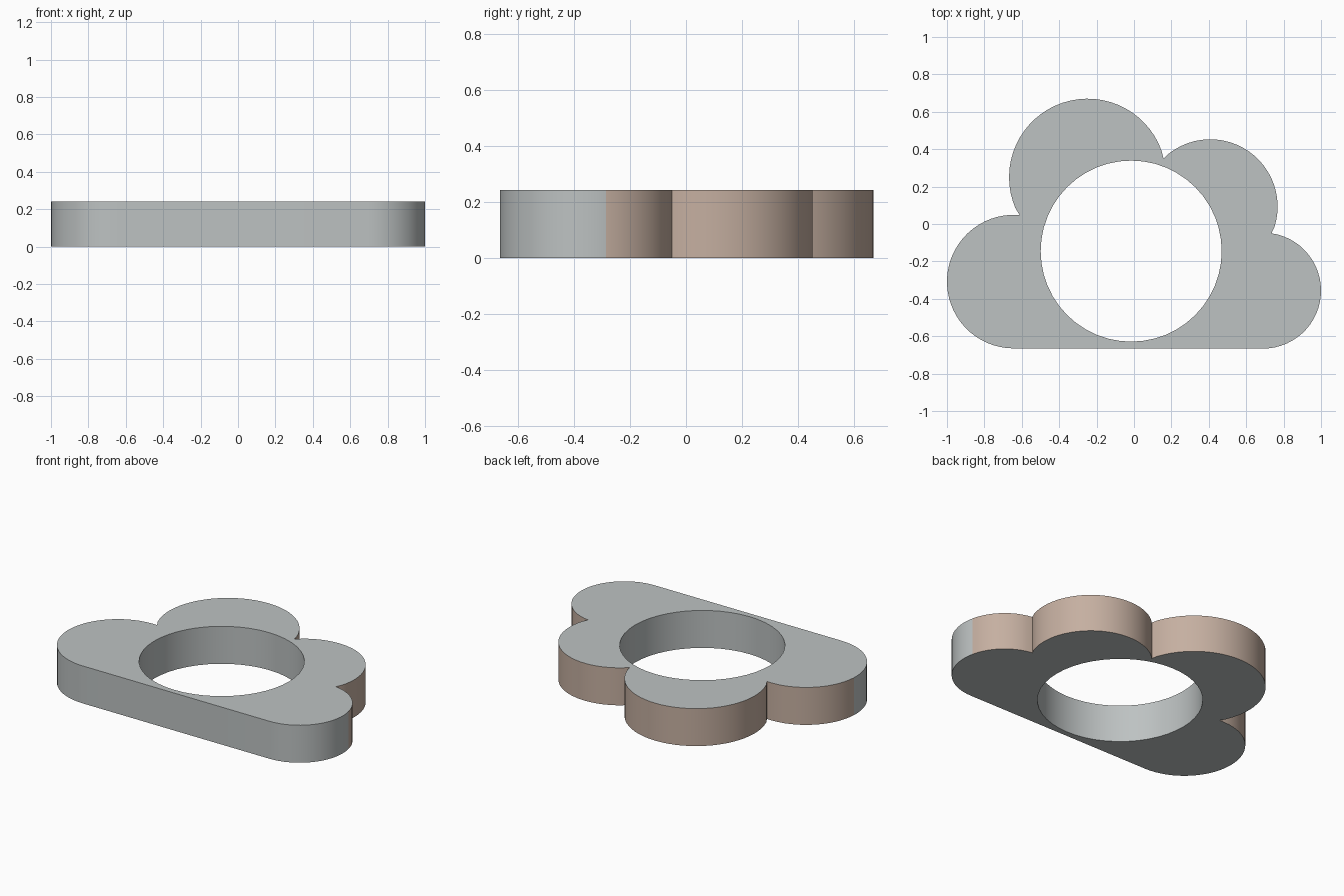
import bpy, bmesh, math

if "Cube" in bpy.data.objects:
    bpy.data.objects.remove(bpy.data.objects["Cube"])

HEIGHT = 0.242
SPLIT_Y = -0.287          # outer wall is tan behind this line


def material(name, rgb):
    m = bpy.data.materials.new(name)
    m.diffuse_color = (*rgb, 1.0)
    m.use_nodes = True
    m.node_tree.nodes["Principled BSDF"].inputs["Base Color"].default_value = m.diffuse_color
    return m


def arc(cx, cy, r, a0, a1, step=6.0):
    """Points on a circle from angle a0 to a1 in degrees, ends included."""
    n = max(1, round(abs(a1 - a0) / step))
    return [(cx + r * math.cos(math.radians(a0 + (a1 - a0) * i / n)),
             cy + r * math.sin(math.radians(a0 + (a1 - a0) * i / n))) for i in range(n + 1)]


def angle_to(c, p):
    return math.degrees(math.atan2(p[1] - c[1], p[0] - c[0]))


# Lobes of the cloud (centre x, centre y, radius) and the notches between them
right, upper, big, left = ((0.69, -0.356, 0.31), (0.408, 0.093, 0.36),
                           (-0.248, 0.25, 0.42), (-0.643, -0.308, 0.357))
n1, n2, n3 = (0.735, -0.05), (0.158, 0.35), (-0.612, 0.048)
split_r = math.degrees(math.asin((SPLIT_Y - right[1]) / right[2]))
split_l = 180 - math.degrees(math.asin((SPLIT_Y - left[1]) / left[2]))

# Outline, counter-clockwise from the right end of the flat base
outline = arc(*right, -90, split_r) + arc(*right, split_r, angle_to(right, n1))[1:-1]
outline += [n1] + arc(*upper, angle_to(upper, n1), angle_to(upper, n2))[1:-1]
outline += [n2] + arc(*big, angle_to(big, n2), angle_to(big, n3) + 360)[1:-1]
outline += [n3] + arc(*left, angle_to(left, n3), split_l)[1:] + arc(*left, split_l, 270)[1:]
hole = arc(-0.015, -0.145, 0.484, 0, 360, 7.5)[:-1]

# Cloud plate: outer and hole walls, then both flat caps
bm = bmesh.new()
rims = {0.0: [], HEIGHT: []}
for k, loop in enumerate((outline, hole)):
    rows = {z: [bm.verts.new((x, y, z)) for x, y in loop] for z in rims}
    lo, hi = rows[0.0], rows[HEIGHT]
    for i in range(len(loop)):
        j = (i + 1) % len(loop)
        f = bm.faces.new((lo[i], lo[j], hi[j], hi[i]))
        behind = f.calc_center_median().y > SPLIT_Y
        f.material_index = 1 if k == 0 and behind else 0
        for z, row in rows.items():
            rims[z].append(bm.edges.get((row[i], row[j])))
for z, edges in rims.items():
    bmesh.ops.triangle_fill(bm, edges=edges, use_beauty=True, use_dissolve=False,
                            normal=(0, 0, 1 if z else -1))
bmesh.ops.recalc_face_normals(bm, faces=bm.faces)

mesh = bpy.data.meshes.new("cloud_plate")
bm.to_mesh(mesh)
bm.free()
mesh.materials.append(material("light grey", (0.51, 0.54, 0.54)))
mesh.materials.append(material("warm tan", (0.56, 0.43, 0.355)))
plate = bpy.data.objects.new("cloud_plate", mesh)
bpy.context.collection.objects.link(plate)
bpy.context.view_layer.objects.active = plate
plate.select_set(True)
bpy.ops.object.shade_smooth_by_angle(angle=math.radians(30))
